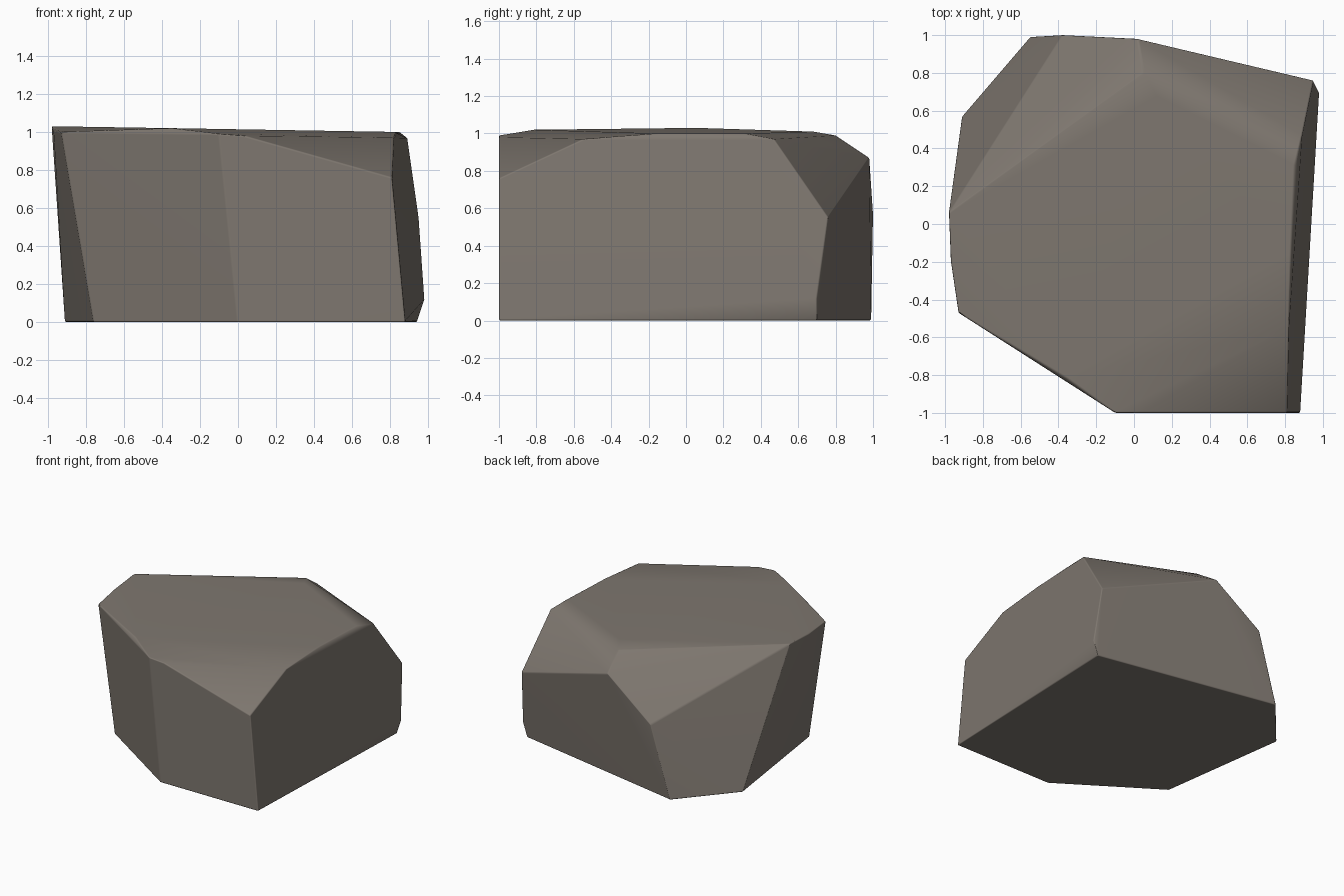
import bpy
import bmesh
import math

default = bpy.data.objects.get("Cube")
if default:
    bpy.data.objects.remove(default)

stone = bpy.data.materials.new("warm_grey_stone")
stone.use_nodes = True
colour = (0.21, 0.185, 0.16, 1)
stone.diffuse_color = colour
bsdf = stone.node_tree.nodes["Principled BSDF"]
bsdf.inputs["Base Color"].default_value = colour
bsdf.inputs["Roughness"].default_value = 0.9

# Footprint on the ground
base = [(.88, -1, 0), (0, -1, 0), (-.76, -.5, 0), (-.91, .57, 0),
        (-.55, .99, 0), (.94, .7, 0)]
# Corners of the side faces and chamfers
sides = [(.98, .7, .12), (.95, .76, .55), (.81, -1, .76), (-.85, -.49, .65),
         (.02, .98, .87), (-.38, 1, .57)]
# Rim of the uneven top
rim = [(-.1, -1, .99), (.03, -1, .98), (.82, -.55, .97), (.83, -.15, 1),
       (.85, .31, 1), (.89, .47, .97), (.12, .68, 1.01), (.05, .8, .99),
       (-.4, .24, 1.01), (-.98, .06, 1.03), (-.97, -.2, 1.01),
       (-.93, -.47, 1), (-.35, -.82, 1.02), (-.12, -.72, 1.02)]

# Rock body: faceted hull, merged flats, slightly worn edges
bm = bmesh.new()
for co in base + sides + rim:
    bm.verts.new(co)
hull = bmesh.ops.convex_hull(bm, input=bm.verts)
loose = [v for v in bm.verts if not v.link_faces]
bmesh.ops.delete(bm, geom=loose, context='VERTS')
bmesh.ops.dissolve_limit(bm, angle_limit=math.radians(2),
                         verts=bm.verts, edges=bm.edges)
bmesh.ops.recalc_face_normals(bm, faces=bm.faces)

mesh = bpy.data.meshes.new("rock")
bm.to_mesh(mesh)
bm.free()
mesh.materials.append(stone)
rock = bpy.data.objects.new("rock", mesh)
bpy.context.collection.objects.link(rock)

bpy.context.view_layer.objects.active = rock
rock.select_set(True)
bpy.ops.object.shade_smooth()

bevel = rock.modifiers.new("worn_edges", 'BEVEL')
bevel.width = 0.008
bevel.segments = 2
bevel.limit_method = 'ANGLE'
bevel.angle_limit = math.radians(25)
normals = rock.modifiers.new("flat_faces", 'WEIGHTED_NORMAL')
normals.keep_sharp = True
